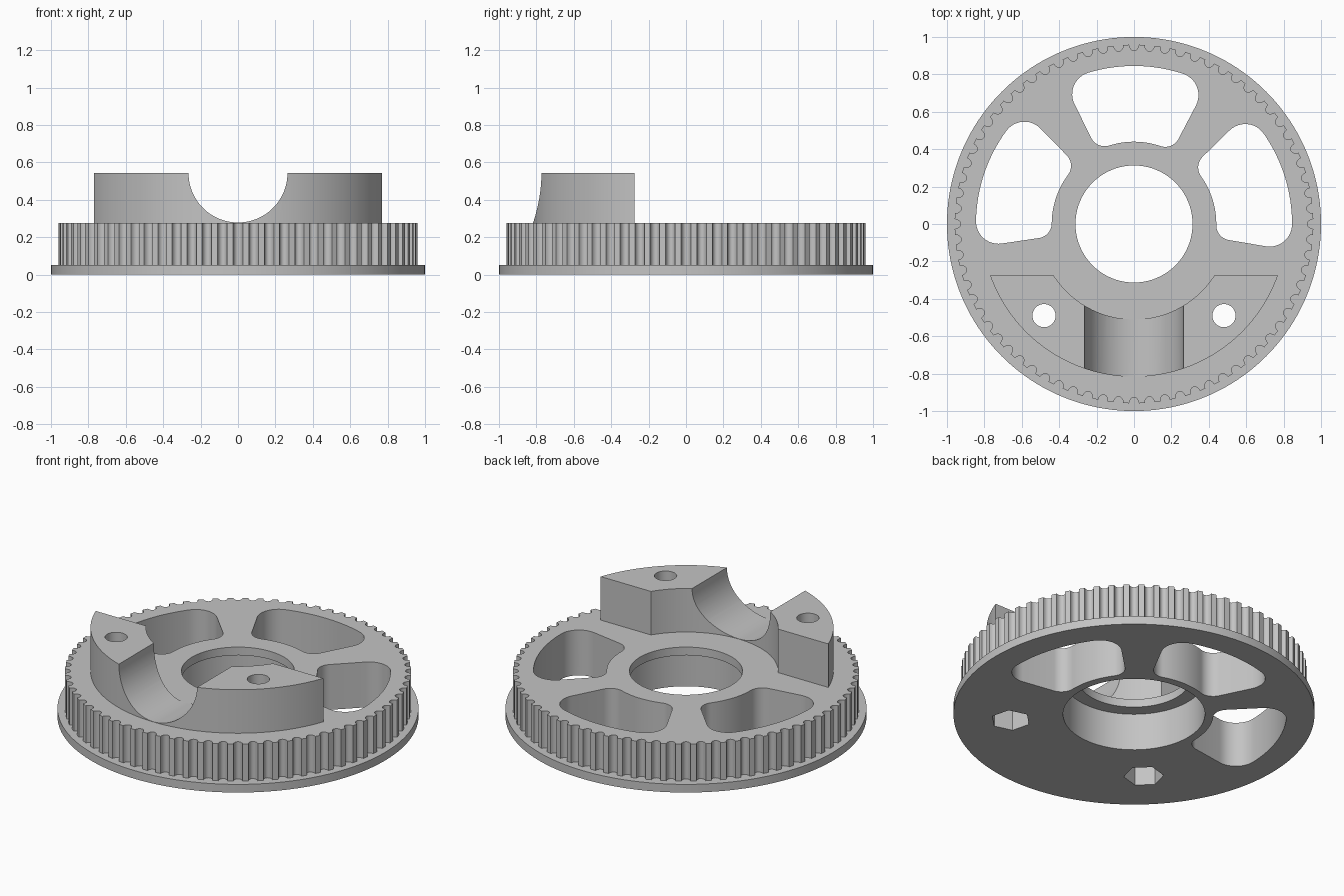
import bpy, bmesh
from math import sin, cos, asin, radians, pi
from mathutils import Matrix

cube = bpy.data.objects.get("Cube")
if cube:
    bpy.data.objects.remove(cube, do_unlink=True)

grey = bpy.data.materials.new("light_grey")
grey.use_nodes = True
grey.diffuse_color = (0.55, 0.55, 0.55, 1)
grey.node_tree.nodes["Principled BSDF"].inputs["Base Color"].default_value = grey.diffuse_color

FLANGE_TOP, GEAR_TOP, BLOCK_TOP = 0.05, 0.277, 0.543


def arc(r, a0, a1, n, cx=0, cy=0):
    """Points along an arc, angles in radians."""
    return [(cx + r * cos(a0 + (a1 - a0) * i / n), cy + r * sin(a0 + (a1 - a0) * i / n))
            for i in range(n + 1)]


def circle(r, n, cx=0, cy=0, start=0):
    return arc(r, start, start + 2 * pi, n, cx, cy)[:-1]


def prism(name, outline, z0, z1, matrix=None):
    """Extrude a flat outline from z0 to z1."""
    bm = bmesh.new()
    face = bm.faces.new([bm.verts.new((x, y, z0)) for x, y in outline])
    top = bmesh.ops.extrude_face_region(bm, geom=[face])["geom"]
    bmesh.ops.translate(bm, vec=(0, 0, z1 - z0),
                        verts=[v for v in top if isinstance(v, bmesh.types.BMVert)])
    if matrix:
        bm.transform(matrix)
    bmesh.ops.recalc_face_normals(bm, faces=bm.faces)
    mesh = bpy.data.meshes.new(name)
    bm.to_mesh(mesh)
    bm.free()
    mesh.materials.append(grey)
    obj = bpy.data.objects.new(name, mesh)
    bpy.context.collection.objects.link(obj)
    return obj


def gear_outline(teeth, r, depth, half_width):
    """Round grooves cut into a circle."""
    pts = []
    for i in range(teeth):
        a = 2 * pi * i / teeth
        for k in range(9):
            t = pi * k / 8
            rr, da = r - depth * sin(t), -half_width * cos(t) / r
            pts.append((rr * cos(a + da), rr * sin(a + da)))
    return pts


def slot_outline(mid, half, r_in, r_out, c_in, c_out):
    """Ring sector with rounded corners."""
    ri, ro = r_in + c_in, r_out - c_out
    ai, ao = half - asin(c_in / ri), half - asin(c_out / ro)

    def corner(r, a, c, start, end):
        return arc(c, start, end, 12, r * cos(a), r * sin(a))
    lo, hi = mid - half, mid + half
    pts = corner(ro, mid - ao, c_out, lo - pi / 2, mid - ao)
    pts += arc(r_out, mid - ao, mid + ao, 20)[1:-1]
    pts += corner(ro, mid + ao, c_out, mid + ao, hi + pi / 2)
    pts += corner(ri, mid + ai, c_in, hi + pi / 2, mid + ai + pi)
    pts += arc(r_in, mid + ai, mid - ai, 14)[1:-1]
    pts += corner(ri, mid - ai, c_in, mid - ai + pi, lo + 3 * pi / 2)
    return pts


# Solid parts
flange = prism("flange", circle(1, 160), 0, FLANGE_TOP)
gear = prism("toothed_rim", gear_outline(72, 0.959, 0.032, 0.026), FLANGE_TOP, GEAR_TOP)
r_in, r_out, back = 0.51, 0.817, 0.275
a_in, a_out = asin(back / r_in), asin(back / r_out)
block = prism("clamp_block",
              arc(r_out, pi + a_out, 2 * pi - a_out, 64) + arc(r_in, 2 * pi - a_in, pi + a_in, 48),
              GEAR_TOP, BLOCK_TOP)

# Cutters: lightening slots, stepped bore, screw holes, nut pockets, trough
wheel_cuts = [prism("slot_cutter", slot_outline(radians(a), radians(27), 0.44, 0.845, 0.08, 0.12),
                    -0.1, 0.4) for a in (17.4, 89.4, 161.4)]
wheel_cuts.append(prism("bore_cutter", circle(0.313, 96), -0.1, 0.4))
wheel_cuts.append(prism("bearing_seat_cutter", circle(0.393, 96), -0.1, 0.227))
block_cuts = []
for side in (-1, 1):
    x, y = 0.481 * side, -0.49
    hole = prism("screw_hole_cutter", circle(0.062, 40, x, y), -0.1, 0.7)
    radial = radians(-90 + 44.5 * side)
    wheel_cuts += [hole, prism("nut_pocket_cutter",
                               circle(0.111, 6, x, y, radial + pi / 6), -0.1, 0.15)]
    block_cuts.append(hole)
block_cuts.append(prism("trough_cutter", circle(0.2645, 96), 0.2, 1.2,
                        Matrix.Translation((0, 0, BLOCK_TOP)) @ Matrix.Rotation(pi / 2, 4, "X")))

for part, cuts in ((flange, wheel_cuts), (gear, wheel_cuts), (block, block_cuts)):
    bpy.ops.object.select_all(action="DESELECT")
    part.select_set(True)
    bpy.context.view_layer.objects.active = part
    for cutter in cuts:
        mod = part.modifiers.new("cut", "BOOLEAN")
        mod.operation, mod.solver, mod.object = "DIFFERENCE", "EXACT", cutter
        bpy.ops.object.modifier_apply(modifier=mod.name)
    bpy.ops.object.shade_smooth_by_angle(angle=radians(30))

for cutter in set(wheel_cuts + block_cuts):
    bpy.data.objects.remove(cutter, do_unlink=True)
